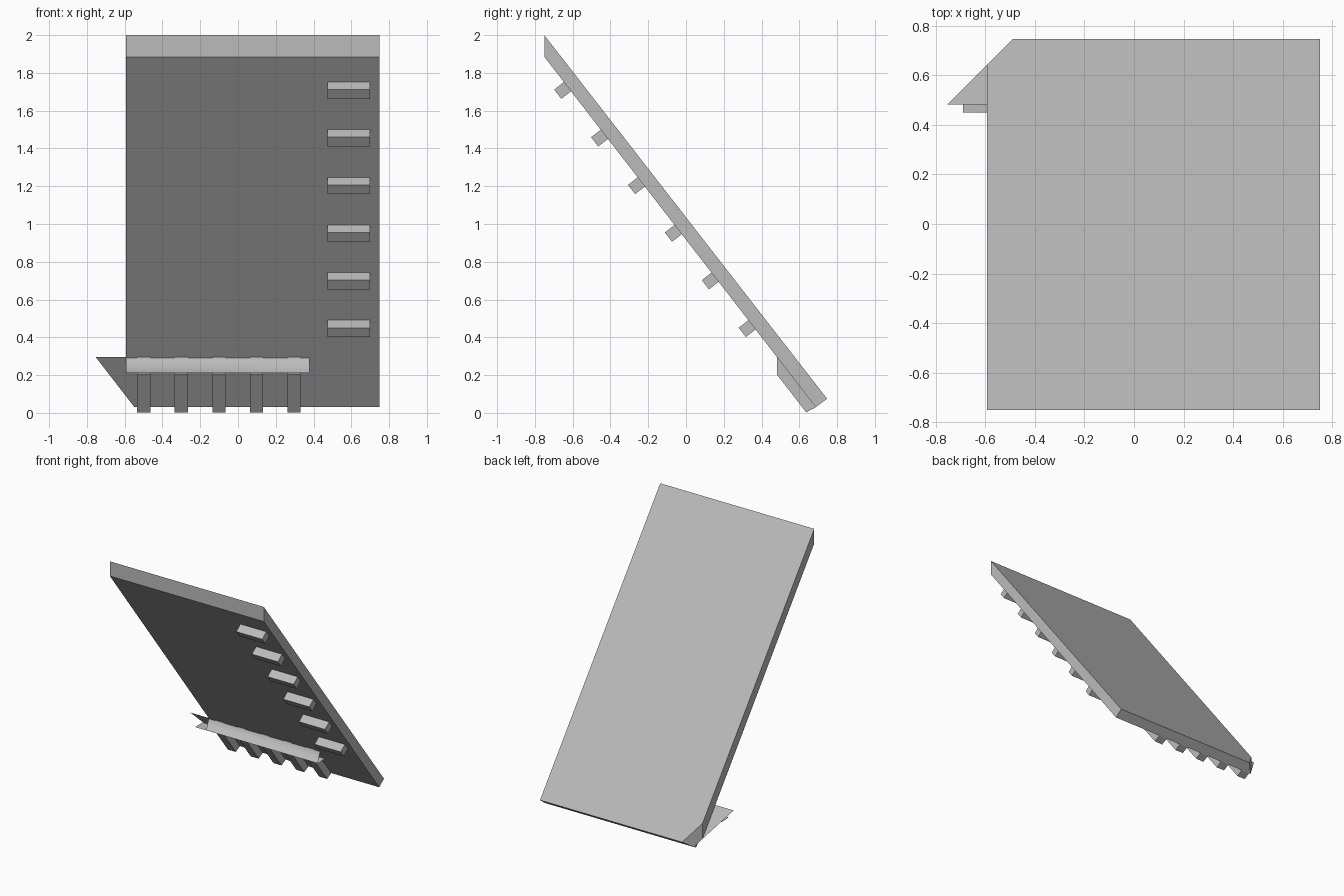
import bpy
import bmesh
from mathutils import Vector

cube = bpy.data.objects.get("Cube")
if cube:
    bpy.data.objects.remove(cube, do_unlink=True)

grey = bpy.data.materials.new("plain grey")
grey.use_nodes = True
colour = (0.5, 0.5, 0.5, 1)
grey.diffuse_color = colour
grey.node_tree.nodes["Principled BSDF"].inputs["Base Color"].default_value = colour


def add_object(name, bm):
    mesh = bpy.data.meshes.new(name)
    bm.to_mesh(mesh)
    bm.free()
    mesh.materials.append(grey)
    obj = bpy.data.objects.new(name, mesh)
    bpy.context.collection.objects.link(obj)
    return obj


def extruded(profile, x0, x1):
    """Solid made by sweeping a (y, z) profile along x."""
    bm = bmesh.new()
    face = bm.faces.new([bm.verts.new((x0, y, z)) for y, z in profile])
    new = bmesh.ops.extrude_face_region(bm, geom=[face])["geom"]
    moved = [v for v in new if isinstance(v, bmesh.types.BMVert)]
    bmesh.ops.translate(bm, verts=moved, vec=(x1 - x0, 0, 0))
    bmesh.ops.recalc_face_normals(bm, faces=bm.faces)
    return bm


# Underside line of the leaning panel, in (y, z)
top = Vector((-0.75, 1.885))
foot = Vector((0.687, 0.03))
along = (foot - top).normalized()
out = Vector((along.y, -along.x))
LEFT, RIGHT = -0.593, 0.75


def under(y):
    return top.y + (y - top.x) * along.y / along.x


# Leaning panel with one corner cut off at the foot
panel = extruded([(-0.75, 2.0), top, foot, (0.747, 0.075)], LEFT, RIGHT)
cut = bmesh.ops.bisect_plane(
    panel, geom=panel.verts[:] + panel.edges[:] + panel.faces[:],
    plane_co=(-0.485, 0.75, 0), plane_no=(-1, 1, 0), clear_outer=True)
rim = [e for e in cut["geom_cut"] if isinstance(e, bmesh.types.BMEdge)]
bmesh.ops.edgeloop_fill(panel, edges=rim)
bmesh.ops.recalc_face_normals(panel, faces=panel.faces)
add_object("leaning_panel", panel)

# Thin triangular fin continuing the underside past the cut corner
fin = bmesh.new()
fin.faces.new([fin.verts.new((x, y, under(y))) for x, y in
               ((-0.753, 0.482), (LEFT, 0.642), (LEFT, 0.482))])
add_object("corner_fin", fin)

# Six rungs on the underside
for i in range(6):
    start = top + along * (0.169 + i * 0.319)
    end = start + along * 0.062
    add_object(f"rung_{i + 1}", extruded(
        [start, start + out * 0.065, end + out * 0.065, end], 0.473, 0.70))

# Five feet below the gutter, cut upright at their front
for i in range(5):
    x = -0.499 + i * 0.199
    low = foot + out * 0.064
    add_object(f"foot_{i + 1}", extruded(
        [(0.481, under(0.481)), (0.481, 0.203), (low.x, 0.003), foot],
        x - 0.035, x + 0.035))

# Open gutter sheet: flat floor with a sloped front lip
gutter = bmesh.new()
floor_z, back, front = 0.21, 0.545, 0.45
b0, f0, f1, f2, b2 = [gutter.verts.new((x, y, floor_z)) for x, y in (
    (-0.69, back), (-0.69, front), (LEFT, front), (0.379, front), (0.379, back))]
t1, t2 = [gutter.verts.new((x, 0.482, 0.29)) for x in (LEFT, 0.379)]
gutter.faces.new((b0, f0, f1, f2, b2))
gutter.faces.new((f1, f2, t2, t1))
for face in gutter.faces:
    face.smooth = True
add_object("gutter", gutter)
